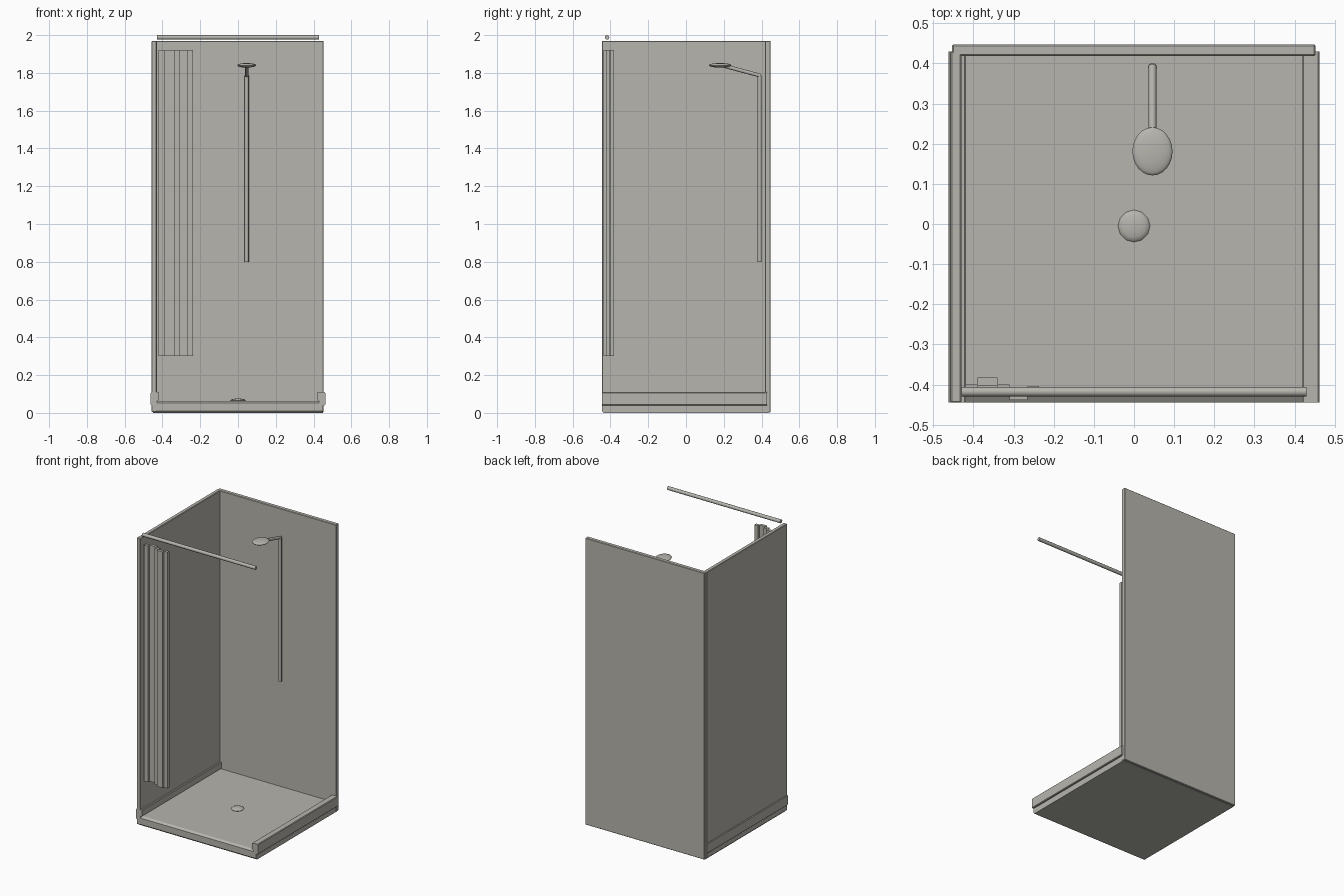
import bpy, bmesh, math
from mathutils import Vector

if "Cube" in bpy.data.objects:
    bpy.data.objects.remove(bpy.data.objects["Cube"])

stone = bpy.data.materials.new("warm_grey")
stone.diffuse_color = (0.47, 0.46, 0.42, 1)
stone.use_nodes = True
stone.node_tree.nodes["Principled BSDF"].inputs["Base Color"].default_value = stone.diffuse_color


def finish(name, bm, smooth=False, bevel=0):
    bmesh.ops.recalc_face_normals(bm, faces=bm.faces)
    me = bpy.data.meshes.new(name)
    bm.to_mesh(me)
    bm.free()
    me.materials.append(stone)
    ob = bpy.data.objects.new(name, me)
    bpy.context.collection.objects.link(ob)
    if smooth:
        bpy.ops.object.select_all(action='DESELECT')
        ob.select_set(True)
        bpy.context.view_layer.objects.active = ob
        bpy.ops.object.shade_smooth_by_angle(angle=math.radians(40))
    if bevel:
        mod = ob.modifiers.new("edge_bevel", 'BEVEL')
        mod.width, mod.segments = bevel, 1
    return ob


def add_box(bm, lo, hi):
    lo, hi = Vector(lo), Vector(hi)
    for v in bmesh.ops.create_cube(bm, size=1)['verts']:
        v.co = (lo + hi) / 2 + v.co * (hi - lo)


def box(name, lo, hi, bevel=0):
    bm = bmesh.new()
    add_box(bm, lo, hi)
    return finish(name, bm, bevel=bevel)


def prism(name, points, axis, depth):
    bm = bmesh.new()
    f = bm.faces.new([bm.verts.new(p) for p in points])
    res = bmesh.ops.extrude_face_region(bm, geom=[f])
    verts = [e for e in res['geom'] if isinstance(e, bmesh.types.BMVert)]
    bmesh.ops.translate(bm, vec=Vector(axis) * depth, verts=verts)
    return finish(name, bm)


def tube(name, a, b, r, sides=12):
    a, b = Vector(a), Vector(b)
    bm = bmesh.new()
    bmesh.ops.create_cone(bm, cap_ends=True, segments=sides, radius1=r, radius2=r, depth=(b - a).length)
    bm.transform((b - a).to_track_quat('Z', 'Y').to_matrix().to_4x4())
    bmesh.ops.translate(bm, vec=(a + b) / 2, verts=bm.verts)
    return finish(name, bm, True)


def ellipsoid(name, centre, radii, sides, rings):
    bm = bmesh.new()
    bmesh.ops.create_uvsphere(bm, u_segments=sides, v_segments=rings, radius=1)
    for v in bm.verts:
        v.co = Vector(centre) + v.co * Vector(radii)
    return finish(name, bm, True)


# Floor tray with chamfered front lip and foot
tray = [(-0.435, 0), (-0.445, 0.01), (-0.445, 0.053), (-0.43, 0.063), (0.435, 0.063), (0.435, 0)]
prism("floor_tray", [(-0.45, y, z) for y, z in tray], (1, 0, 0), 0.90)

# Raised kerbs along both sides, overhanging the tray
for side, s in (("left", -1), ("right", 1)):
    section = [(0.428, 0.04), (0.428, 0.062), (0.418, 0.068), (0.418, 0.107), (0.422, 0.11),
               (0.458, 0.11), (0.462, 0.106), (0.462, 0.044), (0.458, 0.04)]
    prism(side + "_kerb", [(s * x, -0.445, z) for x, z in section], (0, 1, 0), 0.875)

# Two wall panels
box("left_wall", (-0.457, -0.445, 0.005), (-0.43, 0.43, 1.97), 0.003)
box("back_wall", (-0.453, 0.419, 0.003), (0.452, 0.447, 1.97), 0.003)

# Gathered curtain made from stepped folds
bm = bmesh.new()
folds = [(-0.42, -0.39, -0.42), (-0.39, -0.34, -0.402), (-0.34, -0.31, -0.42),
         (-0.31, -0.265, -0.438), (-0.265, -0.237, -0.424)]
for x0, x1, y in folds:
    add_box(bm, (x0, y, 0.3), (x1, y + 0.02, 1.92))
finish("curtain", bm)

# Curtain rail
tube("curtain_rail", (-0.43, -0.418, 1.988), (0.43, -0.418, 1.988), 0.012)

# Shower riser, arm and head
tube("shower_riser", (0.046, 0.39, 0.8), (0.046, 0.39, 1.785), 0.011)
tube("shower_arm", (0.046, 0.395, 1.785), (0.046, 0.19, 1.84), 0.010)
ellipsoid("shower_head", (0.046, 0.181, 1.84), (0.05, 0.06, 0.012), 24, 12)

# Drain cover
ellipsoid("drain_cover", (0, -0.005, 0.066), (0.04, 0.04, 0.01), 12, 8)
